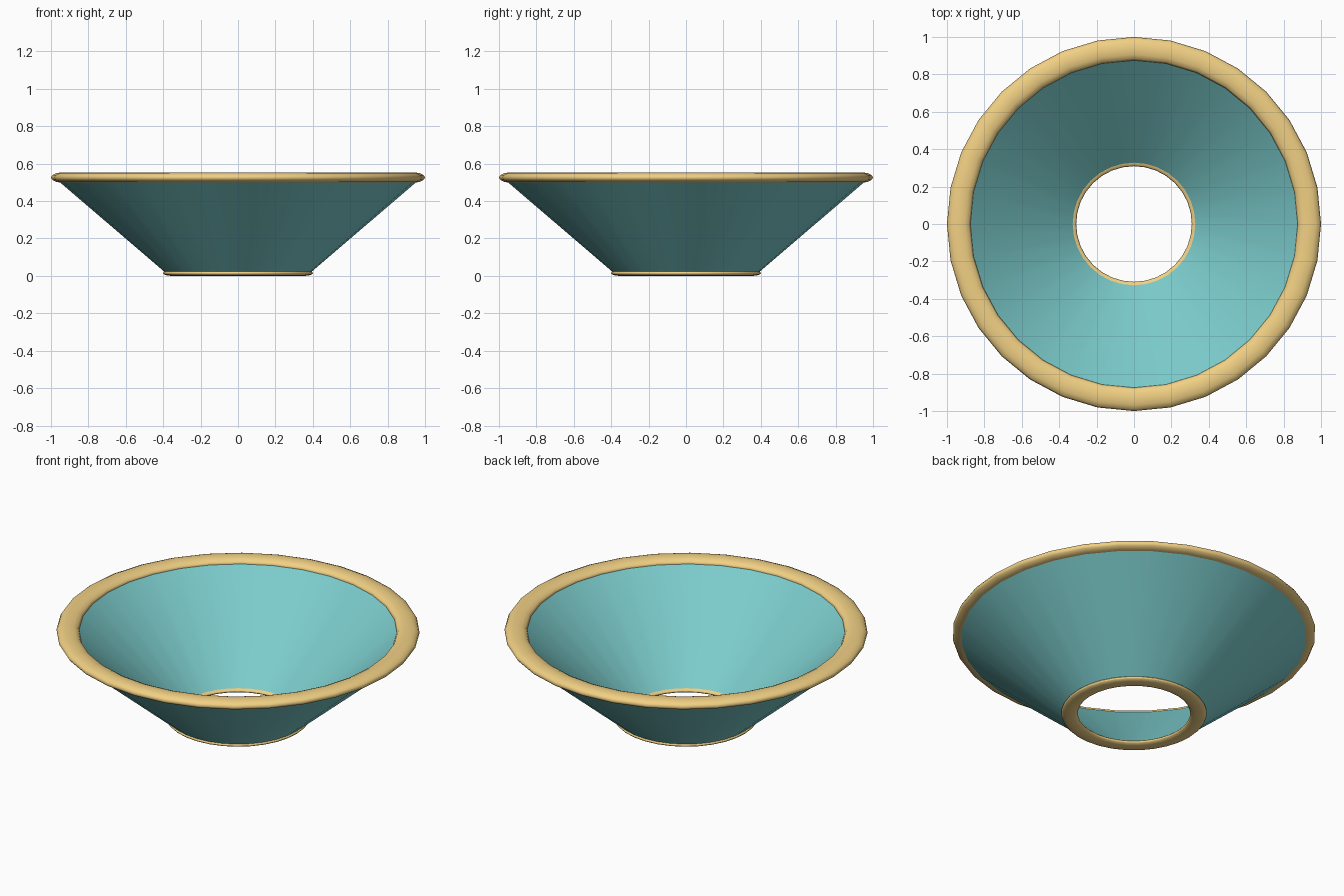
import bpy, bmesh, math

SEGMENTS = 32

cube = bpy.data.objects.get("Cube")
if cube:
    bpy.data.objects.remove(cube, do_unlink=True)


def make_material(name, rgb):
    mat = bpy.data.materials.new(name)
    mat.use_nodes = True
    color = (*rgb, 1)
    mat.diffuse_color = color
    mat.node_tree.nodes["Principled BSDF"].inputs["Base Color"].default_value = color
    return mat


def lathe(name, profile, mat, angle):
    """Revolve a closed (radius, height) profile around the z axis."""
    bm = bmesh.new()
    rings = []
    for i in range(SEGMENTS):
        a = math.tau * i / SEGMENTS
        rings.append([bm.verts.new((r * math.cos(a), r * math.sin(a), z))
                      for r, z in profile])
    n = len(profile)
    for i, ring in enumerate(rings):
        nxt = rings[(i + 1) % SEGMENTS]
        for j in range(n):
            k = (j + 1) % n
            bm.faces.new((ring[j], nxt[j], nxt[k], ring[k]))
    bmesh.ops.recalc_face_normals(bm, faces=bm.faces)
    mesh = bpy.data.meshes.new(name)
    bm.to_mesh(mesh)
    bm.free()
    mesh.materials.append(mat)
    obj = bpy.data.objects.new(name, mesh)
    bpy.context.collection.objects.link(obj)
    bpy.ops.object.select_all(action="DESELECT")
    obj.select_set(True)
    bpy.context.view_layer.objects.active = obj
    bpy.ops.object.shade_smooth_by_angle(angle=math.radians(angle))
    return obj


def oval(radius, height, half_width, half_height, sides=12):
    """Flattened round cross-section for a ring."""
    return [(radius + half_width * math.cos(math.tau * i / sides),
             height + half_height * math.sin(math.tau * i / sides))
            for i in range(sides)]


teal = make_material("teal_glaze", (0.20, 0.60, 0.60))
gold = make_material("gold_trim", (0.88, 0.63, 0.23))

# Sloping wall, open at the bottom, with its ends buried in the two rings
lathe("bowl_wall", [(0.385, 0.015), (0.975, 0.52), (0.885, 0.535), (0.315, 0.015)],
      teal, 40)

# Rounded trims around the mouth and the foot
lathe("top_rim", oval(0.9375, 0.526, 0.0625, 0.028), gold, 80)
lathe("bottom_ring", oval(0.355, 0.015, 0.046, 0.015), gold, 80)
